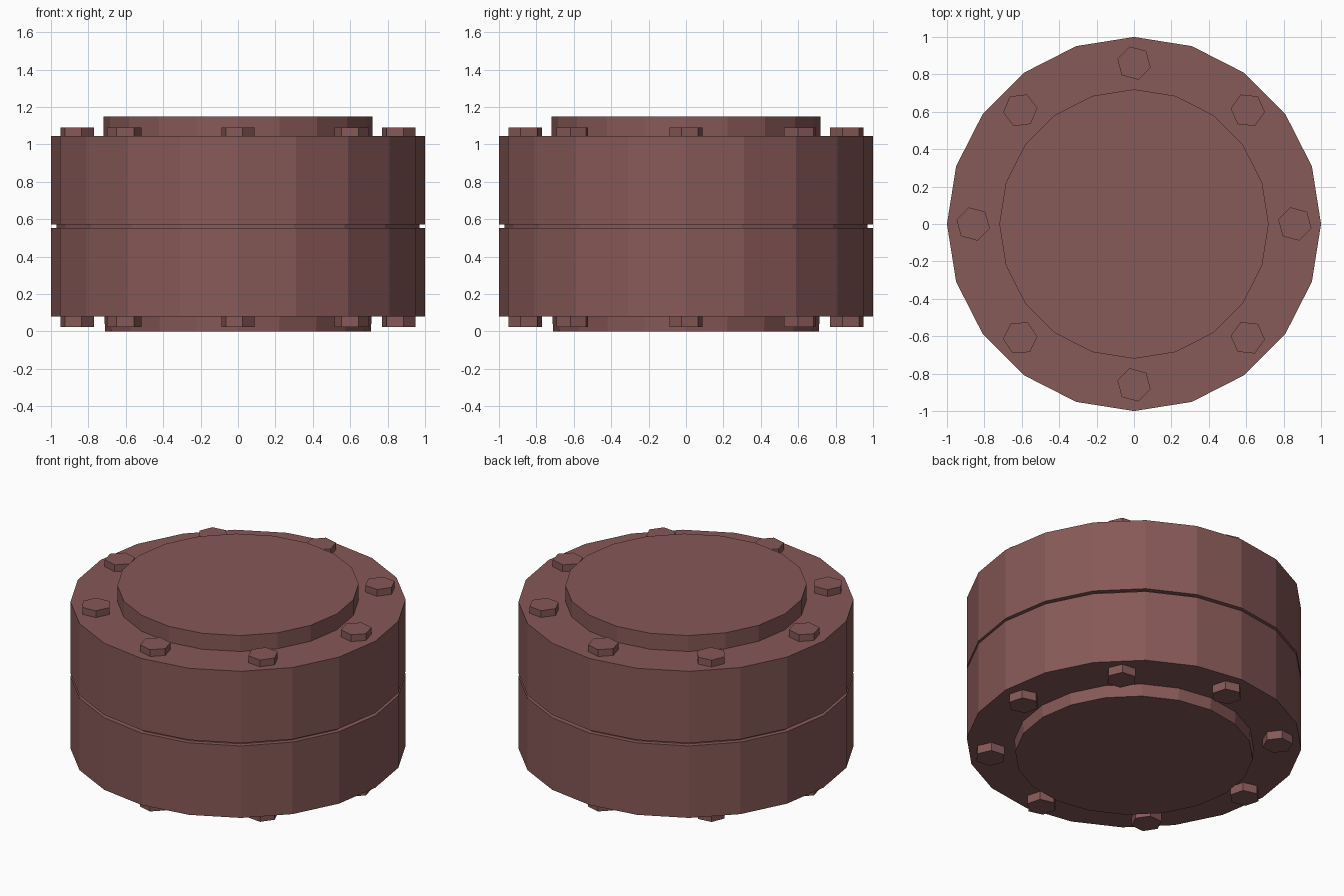
import bpy, bmesh
from math import cos, sin, pi, radians

if "Cube" in bpy.data.objects:
    bpy.data.objects.remove(bpy.data.objects["Cube"])

SIDES = 20
mat = bpy.data.materials.new("painted_red_brown")
mat.diffuse_color = (0.24, 0.10, 0.095, 1)
mat.use_nodes = True
mat.node_tree.nodes["Principled BSDF"].inputs["Base Color"].default_value = mat.diffuse_color


def lathe(name, profile, sides, loc=(0, 0), turn=0.0):
    """Spin a bottom-to-top (radius, z) profile into a capped solid."""
    bm = bmesh.new()
    rings = [[bm.verts.new((r * cos(turn + 2 * pi * i / sides),
                            r * sin(turn + 2 * pi * i / sides), z))
              for i in range(sides)] for r, z in profile]
    for a, b in zip(rings, rings[1:]):
        for i in range(sides):
            j = (i + 1) % sides
            bm.faces.new((a[i], a[j], b[j], b[i]))
    bm.faces.new(rings[0][::-1])
    bm.faces.new(rings[-1])
    mesh = bpy.data.meshes.new(name)
    bm.to_mesh(mesh)
    bm.free()
    mesh.materials.append(mat)
    ob = bpy.data.objects.new(name, mesh)
    ob.location = (loc[0], loc[1], 0)
    bpy.context.collection.objects.link(ob)
    return ob


# Drum housing: lower boss, lower half, seam groove, upper half, upper boss
lathe("drum_housing", [
    (0.71, 0.0), (0.715, 0.08), (1.0, 0.08), (1.0, 0.554),
    (0.97, 0.554), (0.97, 0.573), (1.0, 0.573), (1.0, 1.045),
    (0.72, 1.045), (0.72, 1.15)], SIDES)

# Hex bolt heads around both rims, each set at a slightly different turn
turns = [-15, -6, -15, 7, -15, 4, -15, -6]
for k, t in enumerate(turns):
    a = k * pi / 4
    pos = (0.86 * cos(a), 0.86 * sin(a))
    lathe(f"top_bolt_{k + 1}", [(0.092, 1.04), (0.092, 1.09)], 6, pos, radians(t))
    lathe(f"bottom_bolt_{k + 1}", [(0.092, 0.025), (0.092, 0.085)], 6, pos, radians(t))
